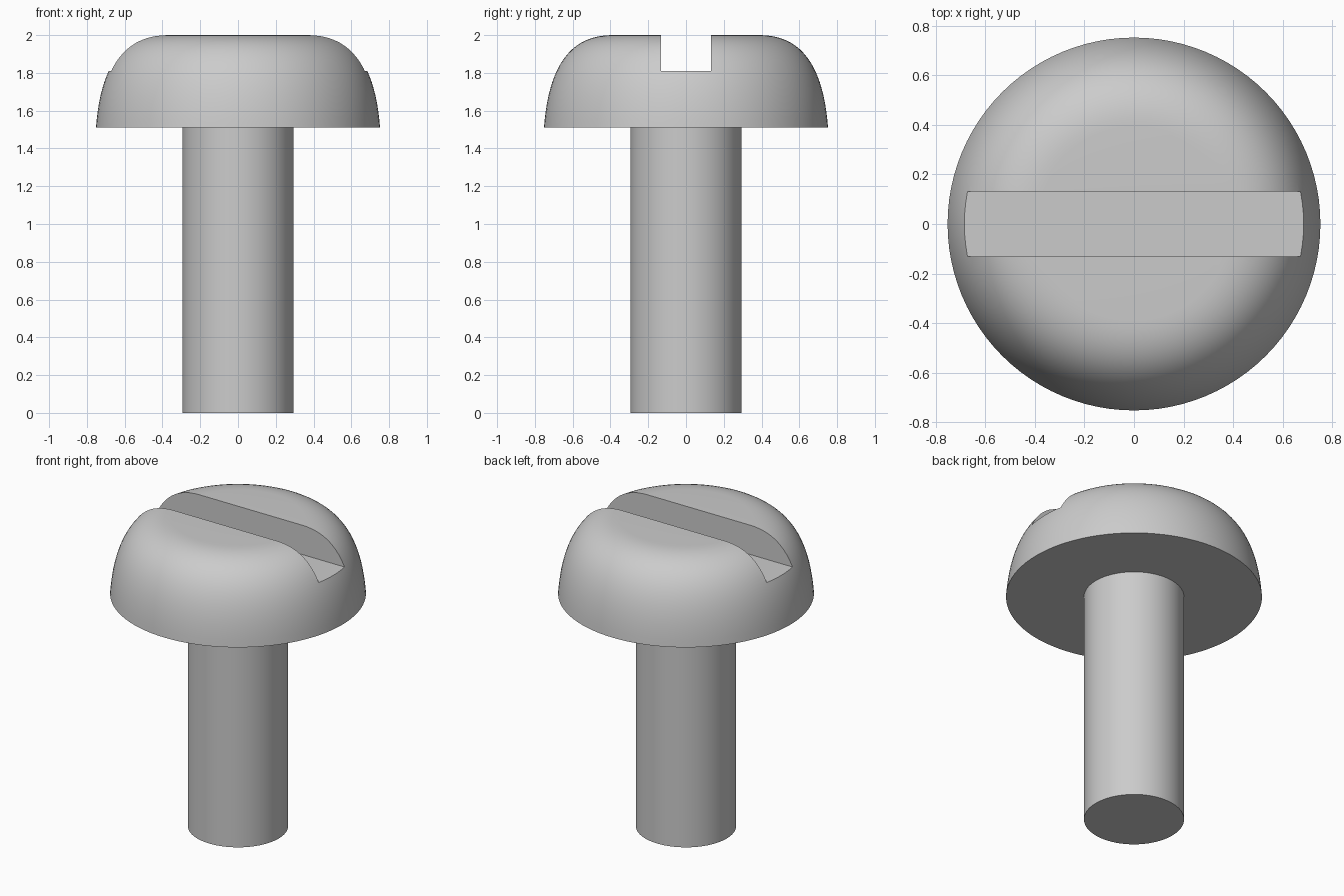
import bpy, bmesh
from math import radians, tau
from mathutils import Vector
from mathutils.geometry import interpolate_bezier

if "Cube" in bpy.data.objects:
    bpy.data.objects.remove(bpy.data.objects["Cube"])

SHAFT_R, HEAD_R, HEAD_Z, TOP = 0.294, 0.752, 1.51, 2.0

# Half profile: shaft, flat underside of head, rounded side, flat crown
dome = interpolate_bezier(Vector((HEAD_R, 0, HEAD_Z)), Vector((0.73, 0, 1.80)),
                          Vector((0.635, 0, TOP)), Vector((0.39, 0, TOP)), 20)
profile = [Vector((0, 0, 0)), Vector((SHAFT_R, 0, 0)), Vector((SHAFT_R, 0, HEAD_Z))]
profile += [Vector(p) for p in dome] + [Vector((0, 0, TOP))]

# Lathe the profile into one solid
bm = bmesh.new()
verts = [bm.verts.new(p) for p in profile]
edges = [bm.edges.new(pair) for pair in zip(verts, verts[1:])]
bmesh.ops.spin(bm, geom=verts + edges, cent=(0, 0, 0), axis=(0, 0, 1),
               angle=tau, steps=96, use_duplicate=False)
bmesh.ops.remove_doubles(bm, verts=bm.verts, dist=1e-4)
bmesh.ops.recalc_face_normals(bm, faces=bm.faces)
mesh = bpy.data.meshes.new("slotted_screw")
bm.to_mesh(mesh)
bm.free()
screw = bpy.data.objects.new("slotted_screw", mesh)
bpy.context.collection.objects.link(screw)

# Driver slot, cut straight across the head along x
bpy.ops.mesh.primitive_cube_add(size=1, location=(0, 0, 2.06))
cutter = bpy.context.object
cutter.name = "slot_cutter"
cutter.scale = (2, 0.264, 0.5)
cutter.hide_render = True
cut = screw.modifiers.new("slot", 'BOOLEAN')
cut.operation, cut.object, cut.solver = 'DIFFERENCE', cutter, 'EXACT'

bpy.ops.object.select_all(action='DESELECT')
screw.select_set(True)
bpy.context.view_layer.objects.active = screw
bpy.ops.object.modifier_apply(modifier=cut.name)
bpy.data.objects.remove(cutter)

# Smooth round surfaces, crisp edges
bpy.ops.object.shade_smooth_by_angle(angle=radians(30))
